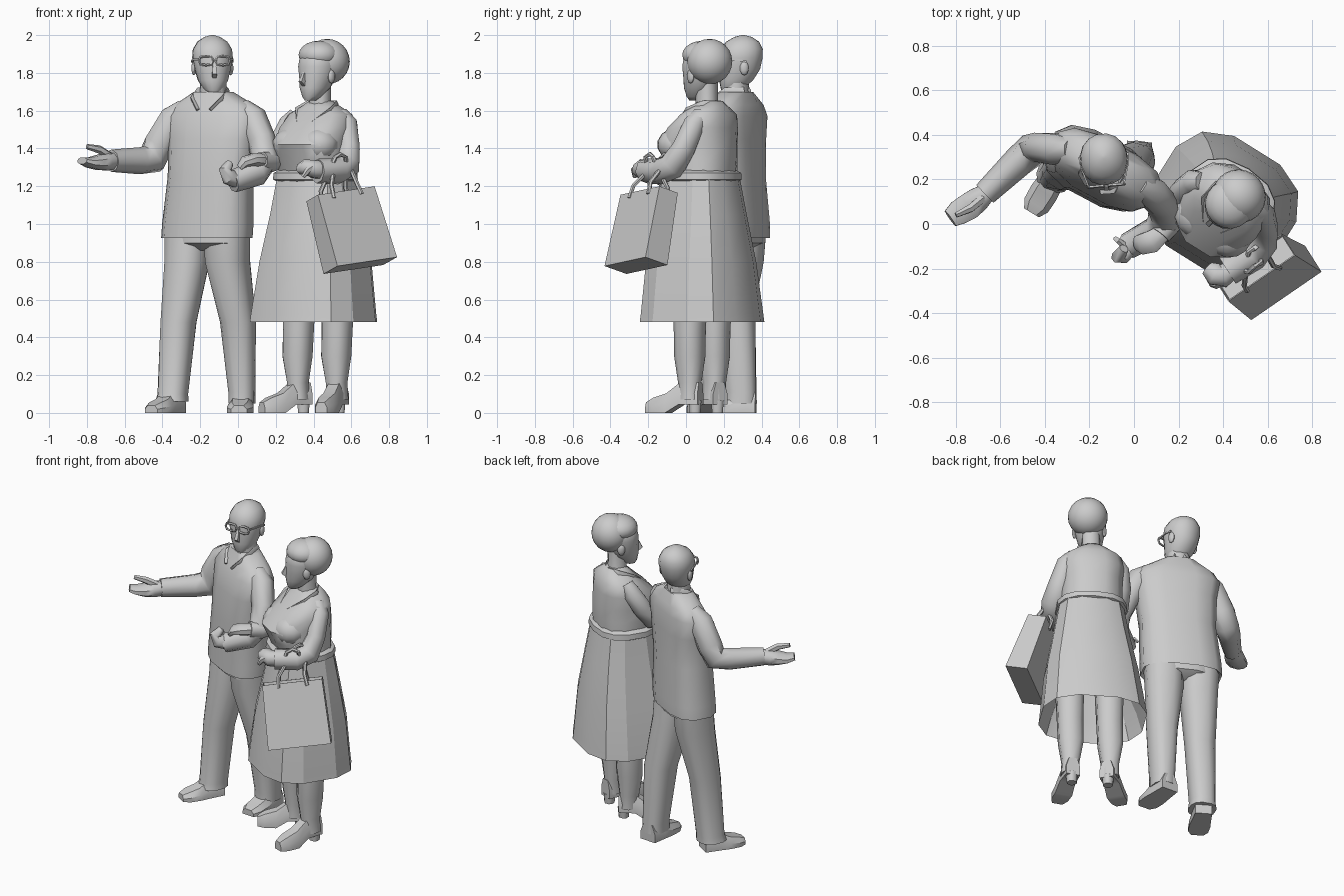
import bpy, bmesh, math
from mathutils import Vector, Matrix


def finish(name, bm, angle):
    bmesh.ops.recalc_face_normals(bm, faces=bm.faces)
    me = bpy.data.meshes.new(name)
    bm.to_mesh(me)
    bm.free()
    ob = bpy.data.objects.new(name, me)
    bpy.context.collection.objects.link(ob)
    bpy.ops.object.select_all(action='DESELECT')
    ob.select_set(True)
    bpy.context.view_layer.objects.active = ob
    bpy.ops.object.shade_smooth_by_angle(angle=math.radians(angle))
    return ob


def skin(name, rings, angle=32):
    """Join rings of points into a capped surface."""
    bm = bmesh.new()
    vs = [[bm.verts.new(p) for p in r] for r in rings]
    n = len(vs[0])
    for a, b in zip(vs, vs[1:]):
        for i in range(n):
            bm.faces.new((a[i], a[(i + 1) % n], b[(i + 1) % n], b[i]))
    bm.faces.new(vs[0])
    bm.faces.new(vs[-1])
    return finish(name, bm, angle)


def sgn_pow(v, e):
    return math.copysign(abs(v) ** e, v)


def loft(name, secs, n=12, e=0.8, angle=48):
    """Horizontal sections: x, y, z, half width, half depth, turn in degrees."""
    rings = []
    for x, y, z, rx, ry, rot in secs:
        m = Matrix.Rotation(math.radians(rot), 3, 'Z')
        ring = []
        for i in range(n):
            t = 2 * math.pi * (i + 0.5) / n
            ring.append(m @ Vector((rx * sgn_pow(math.cos(t), e), ry * sgn_pow(math.sin(t), e), 0)) + Vector((x, y, z)))
        rings.append(ring)
    return skin(name, rings, angle)


def tube(name, pts, n=8, angle=50):
    """Path points: x, y, z, half width, half height."""
    P = [Vector(p[:3]) for p in pts]
    rings, side = [], None
    for i, p in enumerate(pts):
        d = (P[min(i + 1, len(P) - 1)] - P[max(i - 1, 0)]).normalized()
        if side is None:
            side = d.cross(Vector((0, 0, 1)))
            if side.length < 0.2:
                side = Vector((1, 0, 0))
        side = (side - d * side.dot(d)).normalized()
        up = side.cross(d)
        rings.append([P[i] + side * p[3] * math.cos(t) + up * p[4] * math.sin(t)
                      for t in [2 * math.pi * (k + 0.5) / n for k in range(n)]])
    return skin(name, rings, angle)


def ball(name, c, r, rot=0, seg=20):
    bm = bmesh.new()
    bmesh.ops.create_uvsphere(bm, u_segments=seg, v_segments=seg // 2, radius=1)
    bm.transform(Matrix.Translation(c) @ Matrix.Rotation(math.radians(rot), 4, 'Z') @ Matrix.Diagonal((*r, 1)))
    return finish(name, bm, 50)


def placer(x, y, rot):
    """Local (right, back, z) to world for a turned body part."""
    m = Matrix.Translation((x, y, 0)) @ Matrix.Rotation(math.radians(rot), 4, 'Z')
    return lambda a, b, z: m @ Vector((a, b, z))


def head(tag, x, y, rot, z0, s):
    at = placer(x, y, rot)
    prof = [(0, -.06, .028, .035), (.02, -.05, .05, .055), (.07, -.025, .08, .09), (.13, -.005, .096, .108),
            (.19, .0, .108, .116), (.235, .005, .104, .112), (.275, .01, .08, .088), (.30, .012, .042, .047), (.31, .012, .008, .008)]
    loft(tag + "_head", [(*at(0, b * s, 0)[:2], z0 + z * s, rx * s, ry * s, rot) for z, b, rx, ry in prof], 16, 0.95, 50)
    # nose wedge and ears
    tube(tag + "_nose", [(*at(0, -.10 * s, z0 + .165 * s), .01, .012), (*at(0, -.122 * s, z0 + .105 * s), .017, .025),
                         (*at(0, -.10 * s, z0 + .085 * s), .015, .015)], 4)
    for side in (-1, 1):
        ball(tag + "_ear", at(side * .098 * s, .01, z0 + .135 * s), (.014, .024, .038), rot, 10)
    return at


def shoe(name, heel, toe, w, h, block):
    """Sole outline swept between heel and toe, optional raised heel."""
    a, b = Vector((*heel, 0)), Vector((*toe, 0))
    rings = []
    side = (b - a).normalized().cross(Vector((0, 0, 1)))
    for t, ww, top, bot in ((0, .8, h, block), (.35, .9, h, block), (.6, 1, h * .65, 0), (.85, .95, h * .5, 0), (1, .6, h * .35, 0)):
        c = a.lerp(b, t)
        rings.append([c + side * w * ww * k + Vector((0, 0, z)) for k, z in
                      ((-1, bot), (1, bot), (1, bot + (top - bot) * .5), (.6, top), (-.6, top), (-1, bot + (top - bot) * .5))])
    skin(name, rings)
    if block:
        c = a.lerp(b, .1)
        loft(name + "_heel", [(c.x, c.y, 0, .03, .03, 0), (c.x, c.y, block + .02, .036, .036, 0)], 8)


# ---------- man ----------
R = -28
loft("man_jacket", [(-.16, .25, .97, .20, .13, R), (-.165, .25, .925, .25, .15, R), (-.16, .25, 1.0, .25, .15, R),
                    (-.145, .24, 1.25, .235, .14, R), (-.13, .24, 1.45, .25, .135, R), (-.125, .25, 1.57, .27, .12, R),
                    (-.125, .26, 1.63, .225, .10, R), (-.13, .265, 1.70, .105, .075, R)], 12, .72)
loft("man_hips", [(-.16, .25, .86, .12, .07, R), (-.16, .25, .90, .22, .13, R), (-.16, .25, .98, .22, .13, R)])
loft("man_trouser_leg_right", [(-.35, .23, .06, .085, .09, -20), (-.345, .235, .10, .078, .085, -20), (-.315, .25, .48, .092, .095, R),
                               (-.27, .29, .80, .115, .12, R), (-.265, .30, .94, .12, .12, R)], 12)
loft("man_trouser_leg_left", [(.02, .29, .05, .07, .085, -8), (.02, .29, .11, .07, .083, -8), (.0, .265, .48, .092, .10, -15),
                              (-.055, .22, .80, .115, .12, R), (-.06, .21, .94, .12, .12, R)], 12)
shoe("man_shoe_right", (-.32, .28), (-.46, .05), .065, .11, 0)
shoe("man_shoe_left", (.025, .37), (.005, .10), .07, .11, 0)
loft("man_neck", [(-.13, .27, 1.6, .075, .07, R), (-.13, .26, 1.80, .065, .065, R)], 10)
at = placer(-.13, .255, R)
for s in (-1, 1):  # collar flaps
    tube("man_collar", [(*at(s * .03, .075, 1.69), .012, .035), (*at(s * .085, .0, 1.69), .012, .035),
                        (*at(s * .08, -.06, 1.65), .014, .035), (*at(s * .035, -.10, 1.60), .01, .02)], 6)

# man head with glasses
at = head("man", -.135, .29, 5, 1.69, 1.0)
for s in (-1, 1):
    c = [at(s * .045 + .037 * sgn_pow(math.cos(t), .6), -.118, 1.865 + .024 * sgn_pow(math.sin(t), .6))
         for t in [k * math.pi / 4 for k in range(9)]]
    tube("glasses_rim", [(*p, .007, .007) for p in c], 5)
    tube("glasses_arm", [(*at(s * .08, -.115, 1.872), .005, .007), (*at(s * .105, -.03, 1.87), .005, .007),
                         (*at(s * .11, .02, 1.86), .005, .007)], 4)
tube("glasses_bridge", [(*at(-.014, -.12, 1.87), .006, .006), (*at(.014, -.12, 1.87), .006, .006)], 4)

# man arms
tube("man_arm_right", [(-.28, .335, 1.62, .05, .05), (-.34, .335, 1.56, .075, .08), (-.42, .345, 1.42, .07, .085),
                       (-.455, .335, 1.345, .075, .085), (-.52, .28, 1.335, .07, .072), (-.67, .135, 1.335, .055, .06)])
tube("man_hand_right", [(-.65, .15, 1.335, .042, .045), (-.70, .11, 1.33, .06, .05), (-.74, .08, 1.325, .065, .042),
                        (-.79, .05, 1.325, .06, .028), (-.825, .025, 1.335, .045, .02)], 8)
tube("man_thumb_right", [(-.68, .115, 1.36, .022, .022), (-.735, .07, 1.395, .02, .022), (-.80, .04, 1.41, .013, .014)], 6)
tube("man_arm_left", [(.02, .18, 1.62, .05, .05), (.075, .145, 1.56, .075, .08), (.125, .09, 1.44, .07, .08),
                      (.145, .03, 1.34, .07, .078), (.10, -.03, 1.27, .07, .068), (-.03, -.10, 1.225, .06, .06)])
tube("man_hand_left", [(-.01, -.10, 1.23, .036, .04), (-.05, -.14, 1.25, .04, .045), (-.07, -.145, 1.285, .03, .035),
                       (-.045, -.11, 1.32, .022, .022)], 8)
tube("man_thumb_left", [(-.04, -.10, 1.27, .018, .018), (-.07, -.075, 1.29, .014, .014), (-.085, -.065, 1.27, .01, .01)], 6)

# ---------- woman ----------
R = -32
loft("woman_skirt", [(.41, .09, 1.0, .10, .08, R), (.40, .085, .60, .29, .26, R), (.40, .085, .48, .327, .297, R),
                     (.40, .085, .52, .322, .292, R), (.41, .08, .80, .285, .265, R), (.415, .08, 1.05, .235, .22, R),
                     (.415, .08, 1.25, .20, .185, R)], 12, .73, 25)
loft("woman_belt", [(.41, .08, 1.225, .20, .18, R), (.41, .08, 1.235, .218, .20, R), (.41, .08, 1.27, .216, .197, R),
                    (.41, .08, 1.285, .19, .17, R)], 14, .8)
loft("woman_bodice", [(.415, .085, 1.26, .19, .17, R), (.405, .075, 1.34, .19, .19, R), (.395, .06, 1.42, .19, .21, R),
                      (.415, .09, 1.51, .20, .165, R), (.435, .12, 1.58, .18, .12, R), (.44, .125, 1.62, .11, .09, R),
                      (.44, .13, 1.65, .065, .06, R)], 12, .8)
at = placer(.41, .08, R)
for s in (-1, 1):  # bust and collar
    ball("woman_bust", at(s * .08, -.10, 1.42), (.11, .105, .09), R, 14)
    tube("woman_collar", [(*at(s * .02, .11, 1.62), .012, .035), (*at(s * .085, .07, 1.62), .012, .035),
                          (*at(s * .095, -.01, 1.59), .014, .035), (*at(s * .04, -.10, 1.53), .01, .02)], 6)
loft("woman_neck", [(.435, .12, 1.58, .07, .065, R), (.435, .11, 1.66, .055, .055, R), (.44, .11, 1.80, .055, .055, R)], 10)

# woman head and rounded hair
head("woman", .425, .085, -47, 1.655, .94)
ball("woman_hair", (.472, .125, 1.86), (.122, .118, .12), -47, 24)
at = placer(.425, .085, -47)
ball("woman_hair_front", at(0, .005, 1.895), (.11, .108, .075), -47, 20)

# woman legs and boots
for tag, x, y, toe in (("right", .32, .15, (.125, .03)), ("left", .525, .02, (.44, -.205))):
    loft("woman_leg_" + tag, [(x, y, .07, .058, .06, R), (x - .003, y, .16, .055, .06, R), (x - .005, y, .30, .078, .078, R),
                              (x, y, .44, .08, .08, R), (x + .005, y, .75, .09, .10, R)], 10)
    d = (Vector(toe) - Vector((x, y))).normalized()
    shoe("woman_boot_" + tag, (x - d.x * .06, y - d.y * .06), toe, .055, .16, .045)

# woman arms
tube("woman_arm_left", [(.54, .08, 1.58, .045, .045), (.575, .045, 1.53, .06, .06), (.585, -.01, 1.40, .06, .07),
                        (.575, -.07, 1.305, .07, .08), (.53, -.14, 1.28, .07, .075), (.42, -.21, 1.28, .065, .07)])
tube("woman_hand_left", [(.45, -.195, 1.285, .045, .05), (.40, -.235, 1.29, .055, .05), (.36, -.225, 1.30, .055, .045),
                         (.33, -.20, 1.29, .035, .03)], 8)
tube("woman_thumb_left", [(.41, -.25, 1.31, .02, .02), (.37, -.275, 1.285, .018, .018), (.345, -.27, 1.25, .012, .012)], 6)
tube("woman_arm_right", [(.31, .19, 1.58, .045, .045), (.27, .19, 1.53, .058, .058), (.225, .15, 1.43, .06, .065),
                         (.195, .09, 1.34, .06, .065), (.16, .0, 1.325, .058, .055), (.12, -.05, 1.335, .05, .05)])
tube("woman_hand_right", [(.13, -.04, 1.335, .04, .04), (.08, -.08, 1.34, .055, .035), (.035, -.09, 1.33, .05, .028),
                          (.01, -.085, 1.30, .035, .018)], 8)

# ---------- shopping bag ----------
u = Vector((.80, .55, .12)).normalized()
up = Vector((-.10, .08, .40))
up = (up - u * up.dot(u)).normalized()
v = up.cross(u)
c = Vector((.595, -.23, .97))
def bag(a, b, h):
    return c + u * a + v * b + up * h
skin("shopping_bag", [[bag(a * .193 * k, b * d, h) for a, b in ((-1, -1), (1, -1), (1, 1), (-1, 1))]
                      for h, k, d in ((-.2, 1, .072), (.2, .95, .06), (.2, .93, .055), (.17, .92, .055))])
for s in (-1, 1):  # handles hung over the forearm
    q = [bag(-.09, s * .06, .17), bag(-.08, s * .055, .24), Vector((.515, -.17 + s * -.045, 1.355)),
         Vector((.54, -.15 + s * -.04, 1.37)), Vector((.57, -.13 + s * -.045, 1.355)), bag(.08, s * .055, .24), bag(.09, s * .06, .17)]
    tube("bag_handle", [(*p, .012, .012) for p in q], 6)
